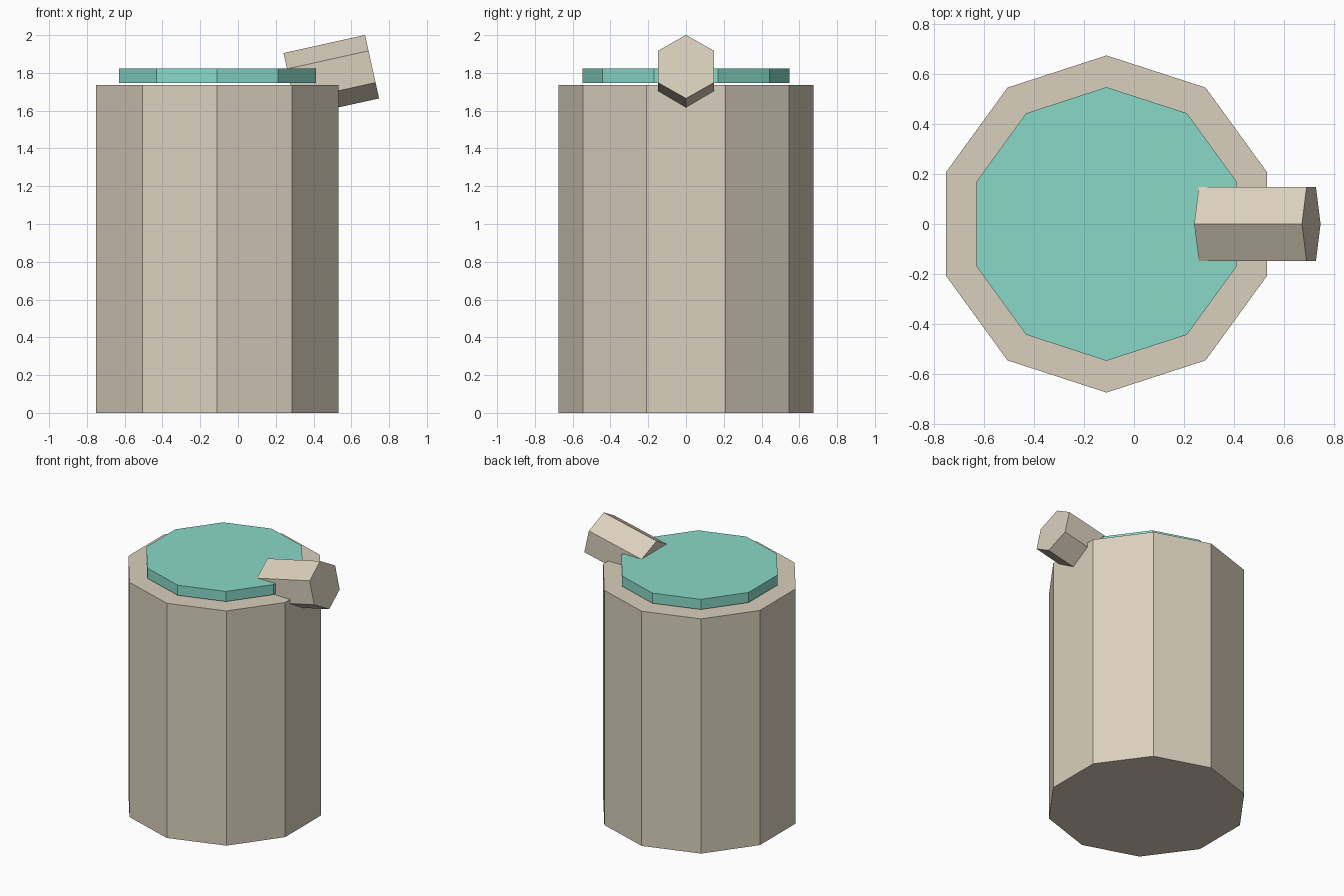
import bpy, bmesh, math
from mathutils import Matrix

if "Cube" in bpy.data.objects:
    bpy.data.objects.remove(bpy.data.objects["Cube"])


def material(name, rgb):
    # sRGB 0-255 to linear
    lin = [((c / 255 + 0.055) / 1.055) ** 2.4 for c in rgb]
    m = bpy.data.materials.new(name)
    m.diffuse_color = (*lin, 1)
    m.use_nodes = True
    m.node_tree.nodes["Principled BSDF"].inputs["Base Color"].default_value = m.diffuse_color
    return m


def prism(name, sides, radius, length, matrix, mat):
    # Capped prism along local z, first corner on local +y
    bm = bmesh.new()
    bmesh.ops.create_cone(bm, cap_ends=True, segments=sides, radius1=radius,
                          radius2=radius, depth=length)
    # cones start with a corner on +y or +x: turn until one lies on +y
    v = bm.verts[:][0].co
    turn = math.pi / 2 - math.atan2(v.y, v.x)
    bm.transform(matrix @ Matrix.Rotation(turn, 4, 'Z'))
    mesh = bpy.data.meshes.new(name)
    bm.to_mesh(mesh)
    bm.free()
    mesh.materials.append(mat)
    obj = bpy.data.objects.new(name, mesh)
    bpy.context.collection.objects.link(obj)
    return obj


beige = material("beige", (217, 207, 188))
teal = material("teal", (136, 217, 201))

CX = -0.11  # axis of the body

# Ten-sided body
prism("body", 10, 0.675, 1.737, Matrix.Translation((CX, 0, 1.737 / 2)), beige)

# Thin lid floating just above the rim
prism("lid", 10, 0.548, 0.075, Matrix.Translation((CX, 0, 1.785)), teal)

# Six-sided spout, tilted up towards +x, corners at top and bottom
tilt = math.radians(12.5)
aim = (Matrix.Translation((0.494, 0, 1.785))
       @ Matrix.Rotation(math.pi / 2 - tilt, 4, 'Y')
       @ Matrix.Rotation(math.pi / 2, 4, 'Z'))
prism("spout", 6, 0.172, 0.442, aim, beige)
